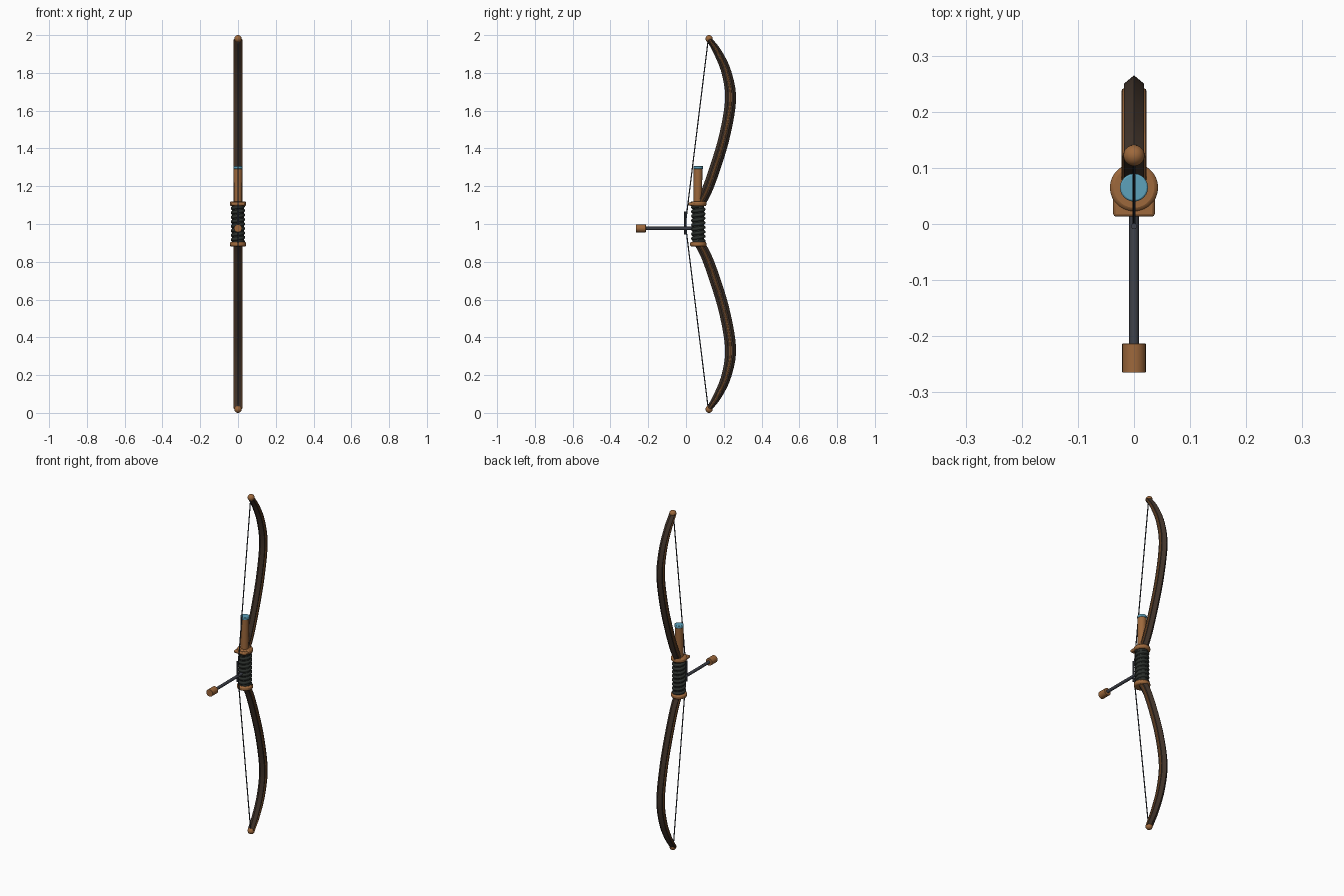
import bpy, bmesh, math
from mathutils import Vector

if "Cube" in bpy.data.objects:
    bpy.data.objects.remove(bpy.data.objects["Cube"])

def mat(name, rgb):
    m = bpy.data.materials.new(name)
    m.diffuse_color = (*rgb, 1)
    m.use_nodes = True
    m.node_tree.nodes["Principled BSDF"].inputs["Base Color"].default_value = m.diffuse_color
    return m

WOOD = mat("dark_wood", (0.05, 0.032, 0.022))
COPPER = mat("copper", (0.34, 0.14, 0.045))
WRAP = mat("wrap", (0.025, 0.03, 0.026))
STEEL = mat("steel", (0.05, 0.055, 0.07))
GLASS = mat("lens", (0.11, 0.36, 0.50))

def finish(o, name, m, bevel=0.0, smooth=True):
    o.name = name
    o.data.materials.append(m)
    if bevel:
        b = o.modifiers.new("bevel", 'BEVEL')
        b.width, b.segments = bevel, 2
    if smooth:
        bpy.ops.object.select_all(action='DESELECT')
        o.select_set(True)
        bpy.context.view_layer.objects.active = o
        bpy.ops.object.shade_smooth_by_angle(angle=math.radians(35))
    return o

def rod(name, a, b, r1, r2, m, sides=24, bevel=0.0):
    a, b = Vector(a), Vector(b)
    bpy.ops.mesh.primitive_cone_add(vertices=sides, radius1=r1, radius2=r2, depth=(b - a).length,
                                    location=(a + b) / 2,
                                    rotation=(b - a).to_track_quat('Z', 'Y').to_euler())
    return finish(bpy.context.object, name, m, bevel)

def smooth_path(pts, n=5):
    # Catmull-Rom through (y, z, depth scale) points
    p = [Vector(q) for q in pts]
    p = [2 * p[0] - p[1]] + p + [2 * p[-1] - p[-2]]
    out = []
    for i in range(1, len(p) - 2):
        a, b, c, d = p[i - 1:i + 3]
        for k in range(n):
            t = k / n
            out.append(0.5 * (2 * b + (c - a) * t + (2 * a - 5 * b + 4 * c - d) * t * t
                              + (3 * b - a - 3 * c + d) * t ** 3))
    return out + [p[-2]]

def sweep(name, path, section, m, flip):
    # section is (x, depth) swept along a path in the yz plane
    bm = bmesh.new()
    rings = []
    for i, p in enumerate(path):
        t = path[min(i + 1, len(path) - 1)] - path[max(i - 1, 0)]
        n = Vector((t.y, -t.x)).normalized()
        ring = []
        for x, d in section:
            y, z = p.x + n.x * d * p.z, p.y + n.y * d * p.z
            ring.append(bm.verts.new((x, y, 2 - z if flip else z)))
        rings.append(ring)
    k = len(section)
    for a, b in zip(rings, rings[1:]):
        for j in range(k):
            bm.faces.new((a[j], a[(j + 1) % k], b[(j + 1) % k], b[j]))
    bm.faces.new(rings[0])
    bm.faces.new(rings[-1])
    bmesh.ops.recalc_face_normals(bm, faces=bm.faces)
    me = bpy.data.meshes.new(name)
    bm.to_mesh(me)
    bm.free()
    o = bpy.data.objects.new(name, me)
    bpy.context.collection.objects.link(o)
    return finish(o, name, m)

# Limbs with side inlays, tips and string halves, mirrored about z = 1
limb = smooth_path([(0.062, 1.09, 0.85), (0.105, 1.165, 0.95), (0.155, 1.30, 1), (0.205, 1.47, 1),
                    (0.236, 1.66, 1), (0.215, 1.80, 0.9), (0.17, 1.905, 0.75), (0.123, 1.978, 0.5)])
hexagon = [(0, 0.029), (0.018, 0.014), (0.018, -0.014), (0, -0.029), (-0.018, -0.014), (-0.018, 0.014)]
for flip, side in ((False, "upper"), (True, "lower")):
    z = lambda v: 2 - v if flip else v
    sweep(side + "_limb", limb, hexagon, WOOD, flip)
    for s, hand in ((-1, "left"), (1, "right")):
        strip = [(s * 0.017 + 0.0055 * math.cos(a), 0.0065 * math.sin(a))
                 for a in [k * math.tau / 8 for k in range(8)]]
        sweep(f"{side}_{hand}_inlay", limb, strip, COPPER, flip)
    bpy.ops.mesh.primitive_uv_sphere_add(segments=20, ring_count=12, radius=0.019,
                                         location=(0, 0.122, z(1.981)))
    finish(bpy.context.object, side + "_tip", COPPER)
    rod(side + "_string", (0, 0.118, z(1.98)), (0, -0.003, z(1.0)), 0.003, 0.003, STEEL, 8)
    # Collar at the end of the grip
    rod(side + "_collar", (0, 0.065, z(1.095)), (0, 0.065, z(1.119)), 0.043, 0.043, COPPER, 28, 0.007)

# String serving
rod("string_serving", (0, -0.004, 0.945), (0, -0.004, 1.065), 0.0055, 0.0055, STEEL, 10)

# Grip core and helical wrap
rod("grip_core", (0, 0.065, 0.89), (0, 0.065, 1.11), 0.031, 0.031, WRAP)
turns, steps = 8, 20
cu = bpy.data.curves.new("grip_wrap", 'CURVE')
cu.dimensions = '3D'
cu.bevel_depth, cu.bevel_resolution = 0.0095, 2
sp = cu.splines.new('POLY')
sp.points.add(turns * steps)
for i, p in enumerate(sp.points):
    a = i * math.tau / steps
    p.co = (0.029 * math.cos(a), 0.065 + 0.029 * math.sin(a), 0.905 + 0.19 * i / (turns * steps), 1)
cu.materials.append(WRAP)
bpy.context.collection.objects.link(bpy.data.objects.new("grip_wrap", cu))

# Arrow shelf on the upper collar
bpy.ops.mesh.primitive_cube_add(size=1, location=(0, 0.038, 1.106))
shelf = bpy.context.object
shelf.scale = (0.074, 0.05, 0.016)
bpy.ops.object.transform_apply(location=False, rotation=False, scale=True)
finish(shelf, "arrow_shelf", COPPER, 0.005)

# Sight tube with lens
rod("sight_tube", (0, 0.062, 1.11), (0, 0.064, 1.292), 0.021, 0.0235, COPPER)
rod("sight_lens", (0, 0.065, 1.291), (0, 0.065, 1.307), 0.025, 0.025, GLASS, 24, 0.003)

# Stabiliser rod and weight
rod("stabiliser_rod", (0, 0.06, 0.977), (0, -0.22, 0.977), 0.0085, 0.0085, STEEL, 16)
rod("stabiliser_weight", (0, -0.213, 0.977), (0, -0.265, 0.977), 0.021, 0.021, COPPER, 24, 0.001)
